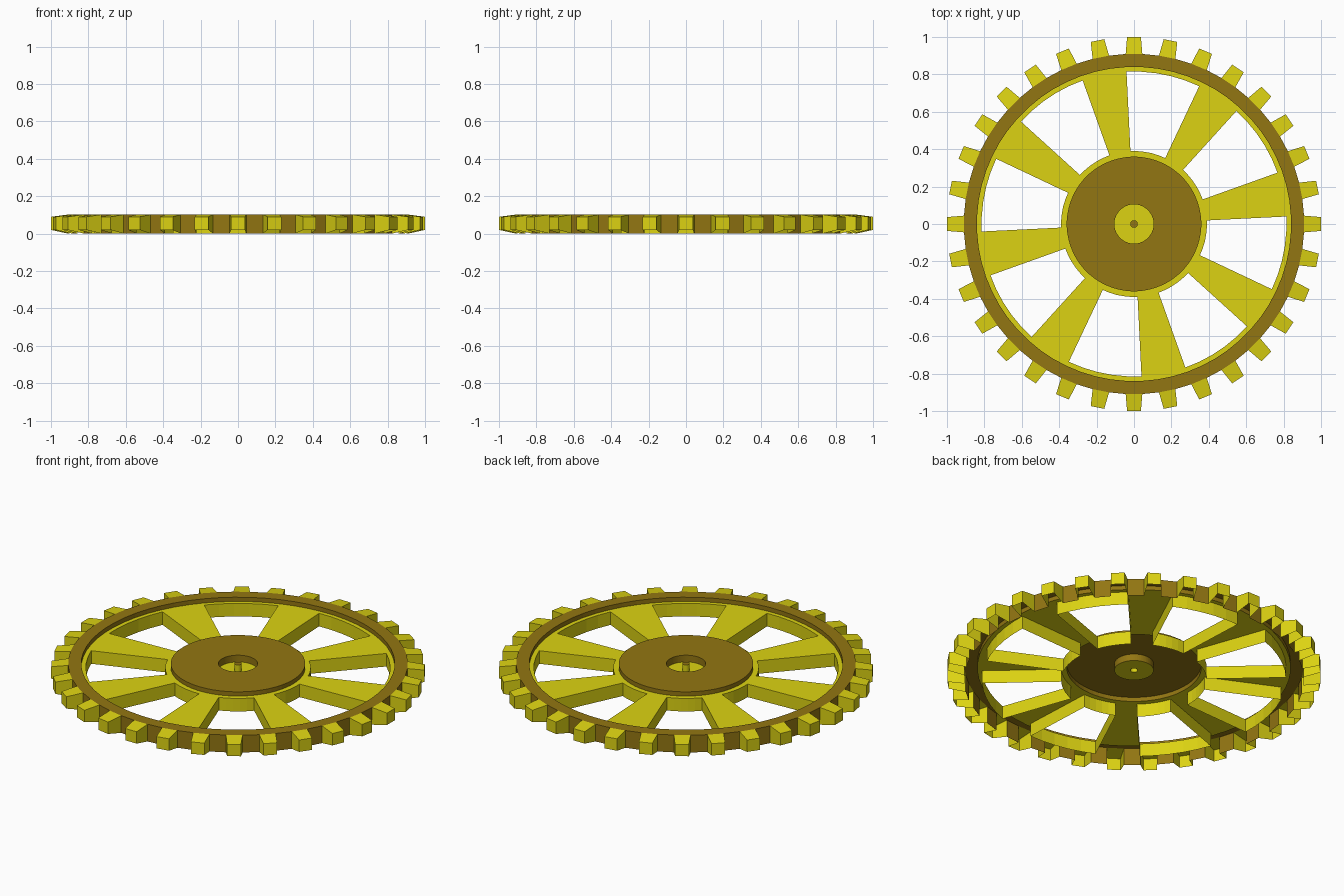
import bpy, bmesh
from math import sin, cos, pi
from mathutils import Vector

if "Cube" in bpy.data.objects:
    bpy.data.objects.remove(bpy.data.objects["Cube"])

SEGS = 64                 # every even segment carries a tooth
STEP = 2 * pi / SEGS
TOP, LEDGE = 0.102, 0.077


def material(name, rgb):
    m = bpy.data.materials.new(name)
    m.diffuse_color = (*rgb, 1)
    m.use_nodes = True
    m.node_tree.nodes["Principled BSDF"].inputs["Base Color"].default_value = m.diffuse_color
    return m


YELLOW, BROWN = 0, 1
MATS = [material("yellow_plastic", (0.72, 0.65, 0.006)),
        material("brown_plastic", (0.29, 0.18, 0.006))]


def polar(r, z, a):
    return Vector((r * cos(a), r * sin(a), z))


def quad(bm, points, mat):
    f = bm.faces.new([bm.verts.new(p) for p in points])
    f.material_index = mat


def band(bm, p, q, mat, segments=range(SEGS)):
    """Sweep the profile edge p-q over the given segments."""
    for i in segments:
        a, b = (i - 0.5) * STEP, (i + 0.5) * STEP
        quad(bm, [polar(*p, a), polar(*p, b), polar(*q, b), polar(*q, a)], mat)


def finish(bm, name):
    bmesh.ops.remove_doubles(bm, verts=bm.verts[:], dist=1e-5)
    me = bpy.data.meshes.new(name)
    bm.to_mesh(me)
    bm.free()
    for m in MATS:
        me.materials.append(m)
    ob = bpy.data.objects.new(name, me)
    bpy.context.collection.objects.link(ob)


teeth_segs = range(0, SEGS, 2)
wall_segs = range(1, SEGS, 2)
open_segs = [i for i in range(SEGS) if i % 8 not in (1, 2, 3)]  # between spokes

# Rim: hollow underneath, walls open where teeth and spokes join
bm = bmesh.new()
band(bm, (0.91, 0), (0.91, TOP), BROWN, wall_segs)
band(bm, (0.91, TOP), (0.84, TOP), BROWN)
band(bm, (0.84, TOP), (0.84, LEDGE), BROWN)
band(bm, (0.84, LEDGE), (0.815, LEDGE), YELLOW)
band(bm, (0.815, LEDGE), (0.815, 0), YELLOW, open_segs)
finish(bm, "rim")

# Teeth: tapered shells, open below and towards the rim
bm = bmesh.new()
for i in teeth_segs:
    c = i * STEP
    out, side = Vector((cos(c), sin(c), 0)), Vector((-sin(c), cos(c), 0))

    def tip(s, z):
        return out + side * s * 0.037 + Vector((0, 0, z))

    def base(s, z):
        return polar(0.91, z, c + s * STEP / 2)

    quad(bm, [tip(-1, .02), tip(1, .02), tip(1, .09), tip(-1, .09)], YELLOW)
    quad(bm, [tip(-1, .09), tip(1, .09), base(1, TOP), base(-1, TOP)], YELLOW)
    quad(bm, [base(-1, 0), tip(-1, .02), tip(-1, .09), base(-1, TOP)], YELLOW)
    quad(bm, [base(1, TOP), tip(1, .09), tip(1, .02), base(1, 0)], YELLOW)
finish(bm, "teeth")

# Spokes: top plate with two side walls, open below
bm = bmesh.new()
for k in range(0, SEGS, 8):
    band(bm, (0.815, LEDGE), (0.39, LEDGE), YELLOW, range(k + 1, k + 4))
    for a, flip in (((k + 0.5) * STEP, False), ((k + 3.5) * STEP, True)):
        pts = [polar(0.39, 0, a), polar(0.815, 0, a),
               polar(0.815, LEDGE, a), polar(0.39, LEDGE, a)]
        quad(bm, pts[::-1] if flip else pts, YELLOW)
finish(bm, "spokes")

# Hub: raised disc with a centre recess
bm = bmesh.new()
band(bm, (0.39, 0), (0.39, LEDGE), YELLOW, open_segs)
band(bm, (0.39, LEDGE), (0.36, LEDGE), YELLOW)
band(bm, (0.36, LEDGE), (0.36, TOP), BROWN)
band(bm, (0.36, TOP), (0.105, TOP), BROWN)
band(bm, (0.105, TOP), (0.105, 0.062), BROWN)
band(bm, (0.105, 0.062), (0.02, 0.062), YELLOW)
finish(bm, "hub")

# Centre pin
bm = bmesh.new()
band(bm, (0.02, 0.062), (0.02, TOP), YELLOW)
band(bm, (0.02, TOP), (0, TOP), BROWN)
finish(bm, "centre_pin")
